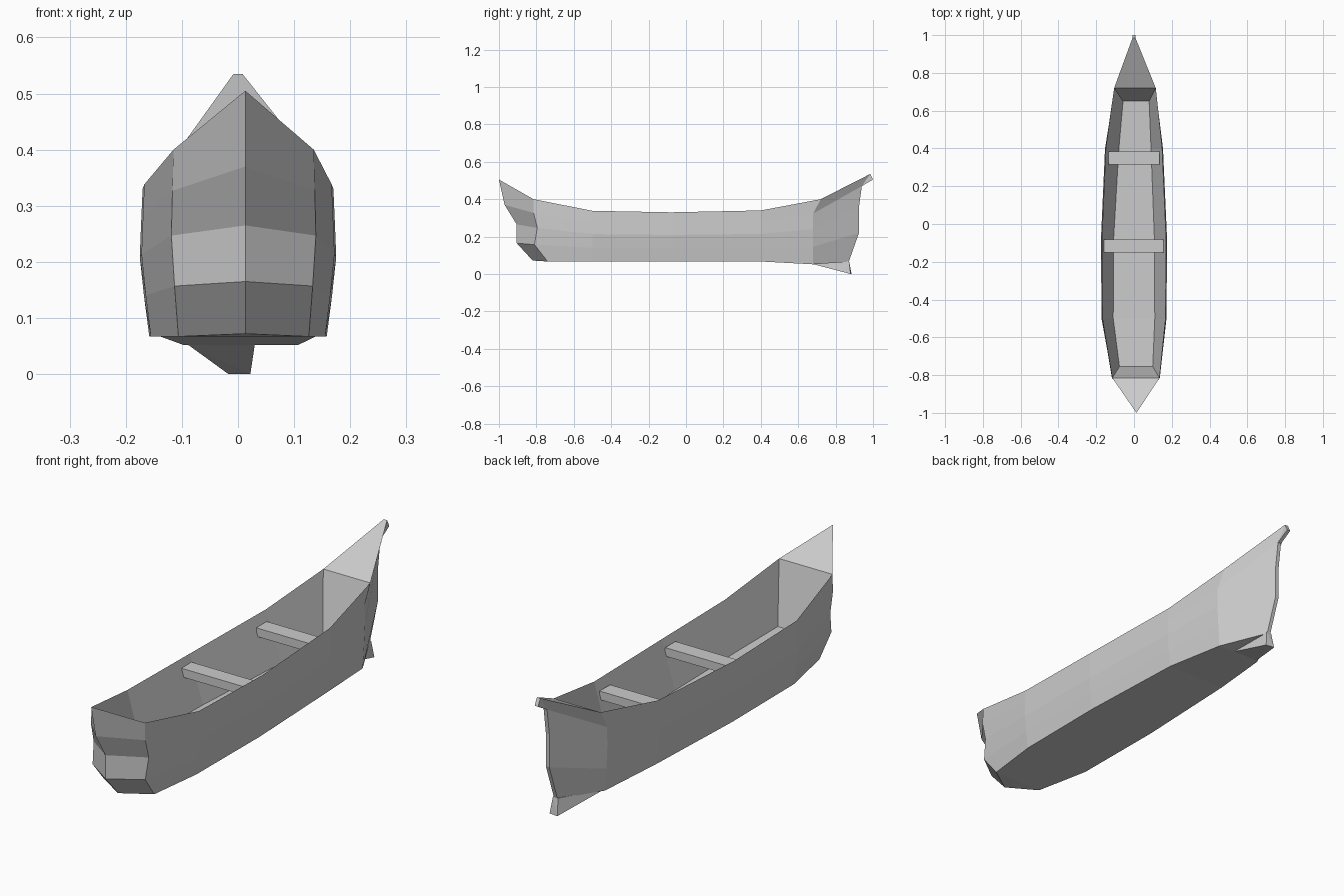
import bpy, bmesh

if "Cube" in bpy.data.objects:
    bpy.data.objects.remove(bpy.data.objects["Cube"])


def finish(bm, name):
    bmesh.ops.remove_doubles(bm, verts=bm.verts, dist=0.0005)
    bmesh.ops.recalc_face_normals(bm, faces=bm.faces)
    mesh = bpy.data.meshes.new(name)
    bm.to_mesh(mesh)
    bm.free()
    obj = bpy.data.objects.new(name, mesh)
    bpy.context.collection.objects.link(obj)
    return obj


def convex(name, points):
    bm = bmesh.new()
    for p in points:
        bm.verts.new(p)
    bmesh.ops.convex_hull(bm, input=bm.verts)
    bmesh.ops.dissolve_limit(bm, angle_limit=0.02, verts=bm.verts, edges=bm.edges)
    return finish(bm, name)


# Hull cross-sections, bottom to rim
WIDTHS = (0.93, 0.985, 1.03, 1.015, 1.0)
HEIGHTS = (0.0, 0.27, 0.54, 0.78, 1.0)
BOW = ((-0.82, 0.072), (-0.905, 0.165), (-0.905, 0.265), (-0.97, 0.37), (-1.0, 0.505))
STERN = ((0.87, 0.065), (0.925, 0.22), (0.925, 0.36), (0.94, 0.47), (0.985, 0.535))
# y at each level, centre x, half width, bottom z, rim z
STATIONS = (
    ((-0.74, -0.81, -0.795, -0.815, -0.815), 0.010, 0.125, 0.067, 0.400),
    ((-0.5,) * 5, 0.0, 0.167, 0.067, 0.338),
    ((-0.08,) * 5, 0.0, 0.170, 0.067, 0.330),
    ((0.4,) * 5, 0.0, 0.149, 0.067, 0.340),
    ((0.68, 0.68, 0.68, 0.68, 0.72), 0.005, 0.110, 0.052, 0.400),
)
# Floor: y, centre x, half width, z
FLOOR = ((-0.755, 0.011, 0.088, 0.145), (-0.5, 0.0, 0.11, 0.135), (-0.08, 0.0, 0.108, 0.13),
         (0.4, 0.005, 0.085, 0.13), (0.65, 0.011, 0.069, 0.14))

bm = bmesh.new()
sides, floors = [], []
for s in (-1, 1):
    cols = [[bm.verts.new((0.013, y, z)) for y, z in BOW]]
    for ys, cx, w, zb, zt in STATIONS:
        cols.append([bm.verts.new((cx + s * w * k, y, zb + (zt - zb) * h))
                     for y, k, h in zip(ys, WIDTHS, HEIGHTS)])
    cols.append([bm.verts.new((s * 0.008, y, z)) for y, z in STERN])
    floor = [bm.verts.new((cx + s * w, y, z)) for y, cx, w, z in FLOOR]
    # Outer planking
    for a, b in zip(cols, cols[1:]):
        for i in range(4):
            bm.faces.new((a[i], b[i], b[i + 1], a[i + 1]))
    # Inner walls
    for i in range(4):
        bm.faces.new((cols[i + 1][4], cols[i + 2][4], floor[i + 1], floor[i]))
    sides.append(cols)
    floors.append(floor)

L, R = sides
fl, fr = floors
# Bottom and floor
for i in range(6):
    bm.faces.new((L[i][0], L[i + 1][0], R[i + 1][0], R[i][0]))
for i in range(4):
    bm.faces.new((fl[i], fl[i + 1], fr[i + 1], fr[i]))
# Stern post face, end decks and inner end walls
for i in range(4):
    bm.faces.new((L[6][i], R[6][i], R[6][i + 1], L[6][i + 1]))
for a, b in ((0, 1), (5, 6)):
    bm.faces.new((L[a][4], L[b][4], R[b][4], R[a][4]))
for a, b in ((1, 0), (5, 4)):
    bm.faces.new((L[a][4], R[a][4], fr[b], fl[b]))
finish(bm, "hull")

# Stern post tip
convex("stern_tip", [(x, y, z) for x in (-0.008, 0.008)
                     for y, z in ((0.93, 0.505), (0.985, 0.535), (1.0, 0.505), (0.94, 0.47))])

# Skeg under the stern
convex("skeg", [(-0.09, 0.68, 0.053), (0.03, 0.68, 0.053), (-0.017, 0.885, 0.0), (0.022, 0.88, 0.0),
                (-0.012, 0.872, 0.07), (0.012, 0.872, 0.07)])

# Seats
for name, x0, x1, y0, y1 in (("front_seat", -0.16, 0.155, -0.15, -0.082),
                             ("rear_seat", -0.135, 0.135, 0.315, 0.385)):
    convex(name, [(x, y, z) for x in (x0, x1) for y in (y0, y1) for z in (0.262, 0.298)])
